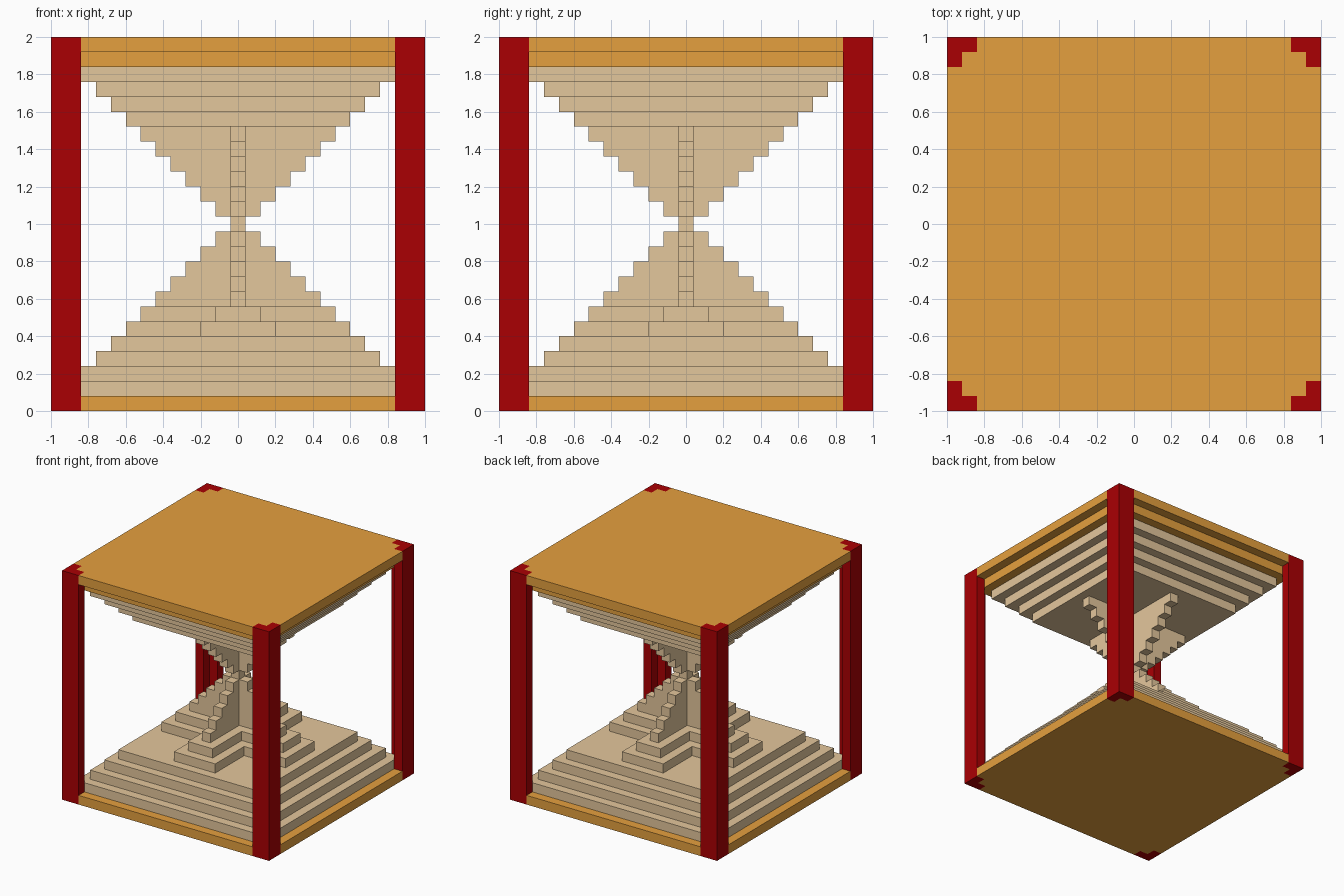
import bpy, bmesh

if "Cube" in bpy.data.objects:
    bpy.data.objects.remove(bpy.data.objects["Cube"])

U = 0.08                                   # one block; the model is 25 blocks wide


def srgb(*rgb):
    lin = [(c / 255 / 12.92) if c < 10 else ((c / 255 + 0.055) / 1.055) ** 2.4 for c in rgb]
    return (*lin, 1.0)


def material(name, colour):
    m = bpy.data.materials.new(name)
    m.diffuse_color = colour
    m.use_nodes = True
    m.node_tree.nodes["Principled BSDF"].inputs["Base Color"].default_value = m.diffuse_color
    return m


ORANGE = material("orange_wood", srgb(229, 160, 62))
TAN = material("tan_sand", srgb(228, 199, 156))
RED = material("dark_red", srgb(170, 0, 3))


def reach(k):
    """Half width of layer k: shrinks to half a block at the neck, layer 12."""
    return abs(k - 12) + 0.5


def square(h):
    return [(-h, -h), (h, -h), (h, h), (-h, h)]


def four_corners(corner):
    """Turn the outline of one corner through four quarter turns."""
    pts = []
    for _ in range(4):
        pts += corner
        corner = [(-y, x) for x, y in corner]
    return pts


def cross(length, w):
    return four_corners([(length, w), (w, w), (w, length)])


def build(name, mat, prisms):
    """prisms: (outline in blocks, first layer, end layer)"""
    bm = bmesh.new()
    for outline, k0, k1 in prisms:
        face = bm.faces.new([bm.verts.new((x * U, y * U, k0 * U)) for x, y in outline])
        out = bmesh.ops.extrude_face_region(bm, geom=[face], use_keep_orig=True)
        top = [v for v in out["geom"] if isinstance(v, bmesh.types.BMVert)]
        bmesh.ops.translate(bm, verts=top, vec=(0, 0, (k1 - k0) * U))
    bmesh.ops.recalc_face_normals(bm, faces=bm.faces)
    me = bpy.data.meshes.new(name)
    bm.to_mesh(me)
    bm.free()
    me.materials.append(mat)
    ob = bpy.data.objects.new(name, me)
    bpy.context.collection.objects.link(ob)


# Plates with stepped corner notches for the posts
plate = four_corners([(12.5, 10.5), (11.5, 10.5), (11.5, 11.5), (10.5, 11.5), (10.5, 12.5)])
build("bottom_plate", ORANGE, [(plate, 0, 1)])
build("top_plate", ORANGE, [(plate, 24, 25), (square(reach(23)), 23, 24)])

# L-shaped corner posts
post = [(12.5, 12.5), (10.5, 12.5), (10.5, 11.5), (11.5, 11.5), (11.5, 10.5), (12.5, 10.5)]
for i in range(4):
    build(f"corner_post_{i + 1}", RED, [(post, 0, 25)])
    post = [(-y, x) for x, y in post]

# Square stepped pyramids
build("lower_steps", TAN, [(square(reach(k)), k, k + 1) for k in range(1, 5)])
build("upper_steps", TAN, [(square(reach(k)), k, k + 1) for k in range(19, 23)])

# Wide cross tiers on the lower pyramid
build("cross_footing", TAN, [(cross(reach(5), 2.5), 5, 6), (cross(reach(6), 1.5), 6, 7)])

# Thin crossed stair walls meeting at the neck
build("lower_cross_walls", TAN, [(cross(reach(k), 0.5), k, k + 1) for k in range(7, 12)])
build("neck", TAN, [(square(0.5), 12, 13)])
build("upper_cross_walls", TAN, [(cross(reach(k), 0.5), k, k + 1) for k in range(13, 19)])
